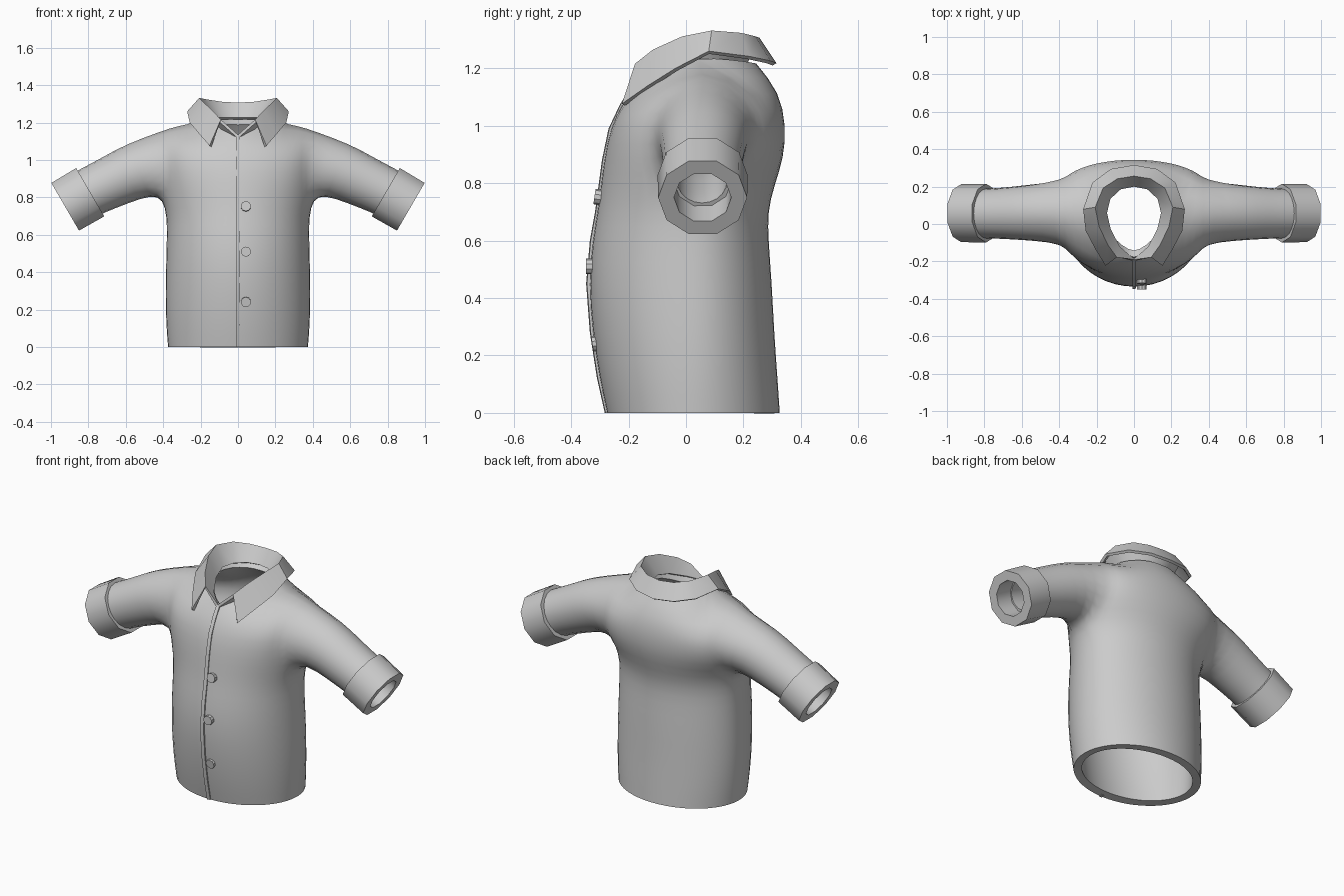
import bpy, bmesh, math
from mathutils import Vector

if "Cube" in bpy.data.objects:
    bpy.data.objects.remove(bpy.data.objects["Cube"])

grey = bpy.data.materials.new("grey_cloth")
grey.diffuse_color = (0.6, 0.6, 0.6, 1)
grey.use_nodes = True
grey.node_tree.nodes["Principled BSDF"].inputs["Base Color"].default_value = grey.diffuse_color


def finish(name, bm, mods=(), angle=35):
    """Turn a bmesh into an object, bake its modifiers and smooth it."""
    me = bpy.data.meshes.new(name)
    bm.to_mesh(me)
    bm.free()
    ob = bpy.data.objects.new(name, me)
    bpy.context.collection.objects.link(ob)
    for kind, props in mods:
        m = ob.modifiers.new(kind.lower(), kind)
        for k, v in props.items():
            setattr(m, k, v)
    dg = bpy.context.evaluated_depsgraph_get()
    baked = bpy.data.meshes.new_from_object(ob.evaluated_get(dg))
    ob.modifiers.clear()
    ob.data = baked
    baked.materials.clear()
    baked.materials.append(grey)
    bpy.ops.object.select_all(action='DESELECT')
    ob.select_set(True)
    bpy.context.view_layer.objects.active = ob
    bpy.ops.object.shade_smooth_by_angle(angle=math.radians(angle))
    return ob


def skin(bm, a, b, closed=False):
    """Quads between two rows of vertices."""
    n = len(a)
    for i in range(n if closed else n - 1):
        j = (i + 1) % n
        bm.faces.new((a[i], a[j], b[j], b[i]))


MIRROR = ('MIRROR', {'use_clip': True, 'merge_threshold': 0.002})
STEP = math.radians(15)
SIDE_Y = 0.03

# Shirt body: right half, rings from hem to armpit (z, half width, front y, back y)
bm = bmesh.new()
rings = [(0.0, .378, -.278, .33), (.12, .388, -.305, .322), (.28, .392, -.33, .31),
         (.45, .388, -.343, .302), (.6, .384, -.33, .29), (.7, .385, -.312, .287),
         (.79, .405, -.3, .31)]
rows = []
for z, w, yf, yb in rings:
    row = []
    for i in range(13):
        c = math.cos(i * STEP)
        y = SIDE_Y - (SIDE_Y - yf) * c if c > 0 else SIDE_Y - (yb - SIDE_Y) * c
        row.append(bm.verts.new((w * math.sin(i * STEP) if i < 12 else 0, y, z)))
    rows.append(row)
for a, b in zip(rows, rows[1:]):
    skin(bm, a, b)
base = rows[-1]


# Chest and back panels: each row runs from the centre line to the armhole
def panel_row(centre, arm):
    out = []
    lo = math.cos(5 * STEP)
    for j in range(6):
        s = math.sin(j * STEP) / math.sin(5 * STEP)
        t = (math.cos(j * STEP) - lo) / (1 - lo)
        out.append(bm.verts.new((arm[0] * s, arm[1] + (centre[0] - arm[1]) * t,
                                 centre[1] + (arm[2] - centre[1]) * s)))
    return out


front = [base[:6]] + [panel_row(c, a) for c, a in (
    ((-.288, .88), (.382, -.1, .88)),
    ((-.267, .99), (.38, -.115, .99)),
    ((-.225, 1.075), (.39, -.07, 1.1)))]
back = [base[12:6:-1]] + [panel_row(c, a) for c, a in (
    ((.343, .89), (.382, .21, .88)),
    ((.35, 1.0), (.38, .25, .99)),
    ((.328, 1.12), (.39, .2, 1.1)))]
seam = [bm.verts.new(p) for p in ((.2, .04, 1.24), (.31, .055, 1.225), (.42, .06, 1.18))]
front.append([bm.verts.new(p) for p in
              ((0, -.19, 1.13), (.07, -.15, 1.155), (.15, -.07, 1.2))] + seam)
back.append([bm.verts.new(p) for p in
             ((0, .25, 1.215), (.09, .235, 1.22), (.165, .16, 1.23))] + seam)
for a, b in zip(front, front[1:]):
    skin(bm, a, b)
for a, b in zip(back, back[1:]):
    skin(bm, a[::-1], b[::-1])

# Sleeve: rings from the armhole outwards (x, y, z, radius)
loop = [base[5], base[6], base[7]] + [r[5] for r in back[1:4]] + [seam[2]] \
    + [r[5] for r in front[3:0:-1]]
tilt = math.radians(28)
up = Vector((math.sin(tilt), 0, math.cos(tilt)))
side = Vector((0, 1, 0))
for x, y, z, r in ((.53, .062, .95, .162), (.66, .058, .89, .149),
                   (.78, .056, .835, .141), (.83, .056, .808, .141)):
    ring = []
    for n in range(10):
        a = math.radians(-90 + 36 * (n - 1))
        ring.append(bm.verts.new(Vector((x, y, z)) + r * (math.cos(a) * side + math.sin(a) * up)))
    skin(bm, loop, ring, closed=True)
    loop = ring
finish("shirt_body", bm, [MIRROR, ('SUBSURF', {'levels': 1, 'render_levels': 1}),
                          ('SOLIDIFY', {'thickness': .045, 'offset': -1})], 45)

# Cuffs: thick ten-sided bands around the sleeve ends
bm = bmesh.new()
axis = Vector((.865, 0, -.502))
up = Vector((.502, 0, .865))
start = Vector((.79, .058, .828))
prof = ((0, .157), (.155, .155), (.155, .1), (0, .1))
cuff = [[bm.verts.new(start + axis * t + r * (math.cos(a) * side + math.sin(a) * up))
         for a in (math.radians(36 * n) for n in range(10))] for t, r in prof]
for k in range(4):
    skin(bm, cuff[k], cuff[(k + 1) % 4], closed=True)
finish("cuffs", bm, [MIRROR], 40)

# Collar: stations from front to back, each stand, fold and leaf edge
stations = (((.005, -.195, 1.125), (.095, -.175, 1.205), (.145, -.215, 1.072)),
            ((.085, -.125, 1.16), (.14, -.11, 1.255), (.2, -.125, 1.135)),
            ((.135, -.03, 1.2), (.188, -.01, 1.3), (.25, -.03, 1.195)),
            ((.155, .06, 1.22), (.207, .09, 1.32), (.262, .08, 1.253)),
            ((.135, .14, 1.22), (.165, .19, 1.312), (.215, .215, 1.235)),
            ((.075, .195, 1.22), (.09, .24, 1.3), (.12, .285, 1.22)),
            ((0, .21, 1.22), (0, .255, 1.295), (0, .305, 1.212)))
bm = bmesh.new()
lines = [[bm.verts.new(p) for p in s] for s in stations]
for a, b in zip(lines, lines[1:]):
    skin(bm, b, a)
finish("collar", bm, [MIRROR, ('SOLIDIFY', {'thickness': .016, 'offset': -.5})], 35)

# Front placket: narrow raised edge down the centre
bm = bmesh.new()
path = [(z, yf) for z, _, yf, _ in rings] + [(.88, -.288), (.99, -.265), (1.075, -.225), (1.13, -.19)]
strips = [[bm.verts.new((x, y + dy, z)) for x, dy in
           ((-.008, .02), (-.008, -.005), (.012, -.002), (.012, .02))] for z, y in path]
for a, b in zip(strips, strips[1:]):
    skin(bm, a, b, closed=True)
bm.faces.new(strips[0][::-1])
bm.faces.new(strips[-1])
finish("placket", bm)

# Buttons: small discs tilted to the chest
for k, (y, z, lean) in enumerate(((-.306, .752, -8), (-.336, .51, 0), (-.314, .242, 9))):
    bm = bmesh.new()
    bmesh.ops.create_cone(bm, cap_ends=True, segments=10, radius1=.027, radius2=.027, depth=.026)
    ob = finish("button_%d" % (k + 1), bm)
    ob.location = (.042, y, z)
    ob.rotation_euler = (math.radians(90 + lean), 0, 0)
